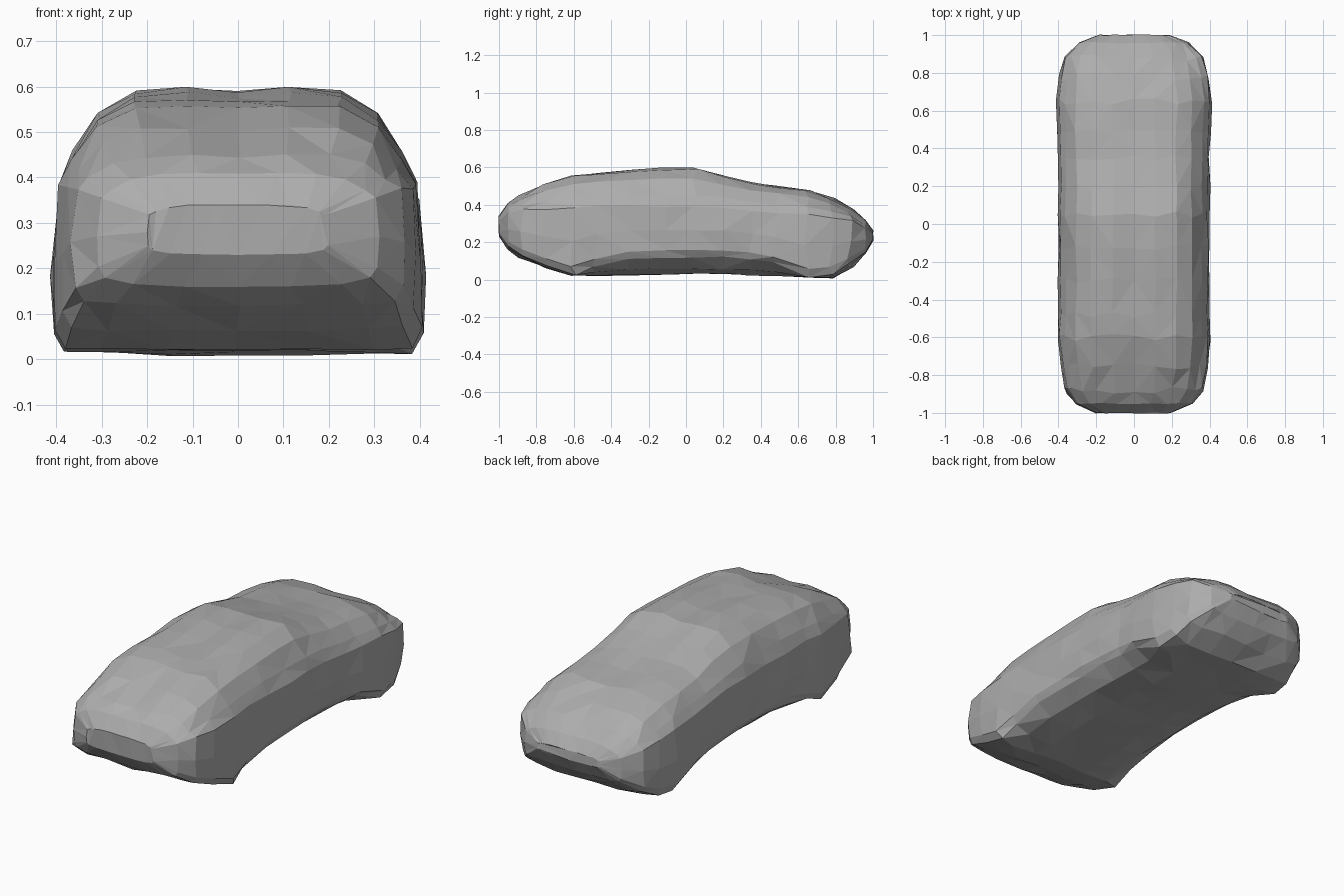
import bpy, bmesh, random
from mathutils import Vector

random.seed(4)
cube = bpy.data.objects.get("Cube")
if cube:
    bpy.data.objects.remove(cube, do_unlink=True)

# One plain grey for the whole shell
grey = bpy.data.materials.new("stone_grey")
grey.use_nodes = True
colour = (0.42, 0.42, 0.42, 1)
grey.diffuse_color = colour
grey.node_tree.nodes["Principled BSDF"].inputs["Base Color"].default_value = colour

# Body stations: y, half width, roof z, belly z, sill z, shoulder z
STATIONS = [
    (-1.0, .20, .34, .23, .24, .32),
    (-.95, .31, .41, .16, .18, .36),
    (-.88, .365, .45, .12, .13, .38),
    (-.75, .39, .51, .065, .07, .39),
    (-.60, .405, .56, .02, .02, .40),
    (-.48, .40, .57, .02, .07, .41),
    (-.30, .40, .585, .025, .11, .41),
    (-.12, .40, .595, .03, .12, .41),
    (.05, .40, .595, .035, .12, .41),
    (.20, .40, .56, .03, .12, .40),
    (.35, .40, .52, .025, .11, .38),
    (.48, .405, .50, .02, .09, .37),
    (.65, .41, .48, .012, .015, .36),
    (.78, .395, .435, .005, .03, .34),
    (.88, .37, .38, .07, .08, .32),
    (.96, .29, .32, .14, .15, .28),
    (1.0, .19, .26, .21, .215, .25),
]


def half_section(w, top, low, sill, shoulder):
    """Outline of one side, from the roof centre down to the belly centre."""
    rise = top - shoulder
    mid = (shoulder + sill) / 2
    return [
        (0, top - .05 * rise), (.28 * w, top), (.56 * w, top - .04 * rise),
        (.76 * w, top - .30 * rise), (.90 * w, shoulder + .25 * rise),
        (.975 * w, shoulder - .1 * rise), (w, mid),
        (.99 * w, sill + .25 * (mid - sill)), (.94 * w, sill),
        (.74 * w, low + .3 * (sill - low)), (.38 * w, low), (0, low),
    ]


# Loft the rings into a closed shell
bm = bmesh.new()
rings = []
for i, (y, *shape) in enumerate(STATIONS):
    right = half_section(*shape)
    outline = right + [(-x, z) for x, z in right[-2:0:-1]]
    wobble = .009 if 1 < i < len(STATIONS) - 2 else .002
    ring = []
    for x, z in outline:
        # Uneven spacing gives the hewn facets without moving the outline much
        dy = random.uniform(-2, 2) * wobble
        dx = random.uniform(-.6, .6) * wobble
        dz = random.uniform(-.5, .5) * wobble
        ring.append(bm.verts.new(Vector((x + dx, y + dy, max(z + dz, 0)))))
    rings.append(ring)

count = len(rings[0])
for a, b in zip(rings, rings[1:]):
    for k in range(count):
        n = (k + 1) % count
        bm.faces.new((a[k], a[n], b[n], b[k]))
bm.faces.new(rings[0])
bm.faces.new(rings[-1])
bmesh.ops.triangulate(bm, faces=bm.faces[:], quad_method='SHORT_EDGE')
bmesh.ops.recalc_face_normals(bm, faces=bm.faces[:])

mesh = bpy.data.meshes.new("body_shell")
bm.to_mesh(mesh)
bm.free()
mesh.materials.append(grey)
body = bpy.data.objects.new("body_shell", mesh)
bpy.context.scene.collection.objects.link(body)
